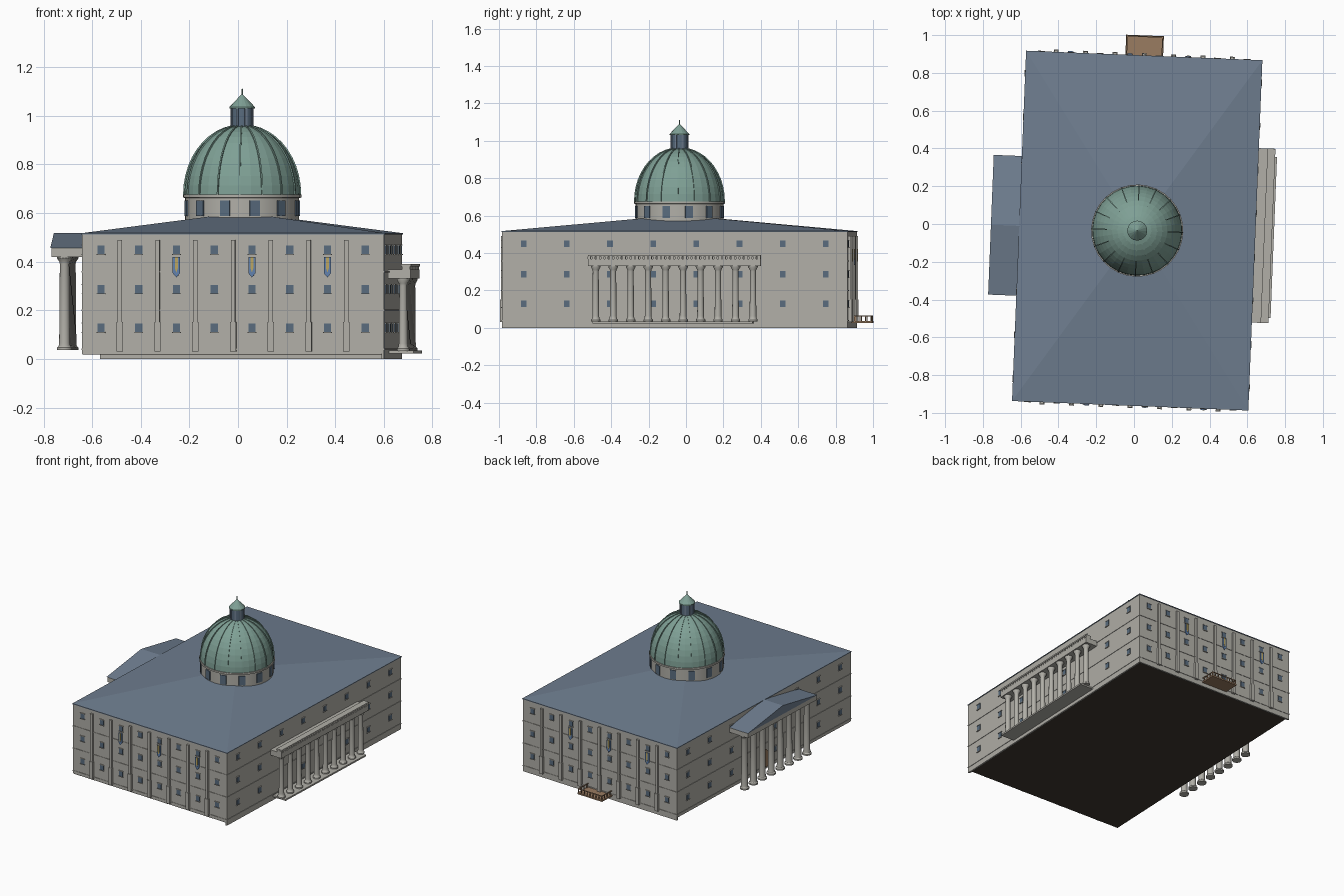
import bpy, bmesh, math
from mathutils import Matrix, Vector

if "Cube" in bpy.data.objects:
    bpy.data.objects.remove(bpy.data.objects["Cube"])

# whole building sits slightly turned on the grid
WORLD = Matrix.Translation((0.017, -0.035, 0)) @ Matrix.Rotation(math.radians(-2.3), 4, 'Z')
W, D = 0.622, 0.924          # half width, half depth
EAVE, STEP, ROWS = 0.515, 0.1555, (0.128, 0.288, 0.449)


def material(name, rgb):
    m = bpy.data.materials.new(name)
    m.diffuse_color = (*rgb, 1)
    m.use_nodes = True
    m.node_tree.nodes["Principled BSDF"].inputs["Base Color"].default_value = m.diffuse_color
    return m


STONE = material("stone", (0.44, 0.43, 0.39))
SLATE = material("slate", (0.16, 0.21, 0.28))
COPPER = material("copper", (0.21, 0.35, 0.30))
GLASS = material("glass", (0.10, 0.15, 0.21))
BLUE = material("banner_blue", (0.12, 0.22, 0.42))
GOLD = material("banner_gold", (0.50, 0.38, 0.12))
WOOD = material("wood", (0.32, 0.20, 0.12))
DARK = material("dark_floor", (0.05, 0.04, 0.03))


def finish(name, bm, mat, smooth=False):
    bmesh.ops.recalc_face_normals(bm, faces=bm.faces)
    me = bpy.data.meshes.new(name)
    bm.to_mesh(me)
    bm.free()
    me.transform(WORLD)
    me.materials.append(mat)
    ob = bpy.data.objects.new(name, me)
    bpy.context.collection.objects.link(ob)
    if smooth:
        bpy.context.view_layer.objects.active = ob
        ob.select_set(True)
        bpy.ops.object.shade_smooth_by_angle()
        ob.select_set(False)
    return ob


def box(bm, x0, x1, y0, y1, z0, z1, mat=Matrix()):
    size = Matrix.Diagonal((x1 - x0, y1 - y0, z1 - z0, 1))
    mid = Matrix.Translation(((x0 + x1) / 2, (y0 + y1) / 2, (z0 + z1) / 2))
    bmesh.ops.create_cube(bm, size=1, matrix=mat @ mid @ size)


def lathe(bm, profile, n, cx=0, cy=0):
    vs = [bm.verts.new((cx + r, cy, z)) for r, z in profile]
    es = [bm.edges.new(p) for p in zip(vs, vs[1:])]
    bmesh.ops.spin(bm, geom=vs + es, cent=(cx, cy, 0), axis=(0, 0, 1),
                   angle=math.tau, steps=n, use_merge=True)
    bmesh.ops.remove_doubles(bm, verts=bm.verts, dist=1e-5)


def prism(bm, pts, shift):
    f = bm.faces.new([bm.verts.new(p) for p in pts])
    r = bmesh.ops.extrude_face_region(bm, geom=[f])
    bmesh.ops.translate(bm, vec=shift, verts=[v for v in r["geom"] if isinstance(v, bmesh.types.BMVert)])


def wall(k):
    # wall frame: x along, -y outward, z up; 0 front, 1 right, 2 back, 3 left
    return Matrix.Rotation(k * math.pi / 2, 4, 'Z') @ Matrix.Translation((0, -(W if k % 2 else D), 0))


# main block, with the right and back walls reaching the ground
bm = bmesh.new()
box(bm, -W, W, -D, D, 0.021, EAVE)
box(bm, W - 0.012, W, -D, D, 0, 0.03)
box(bm, -W, W, D - 0.012, D, 0, 0.03)
finish("walls", bm, STONE)
bm = bmesh.new()
box(bm, -W + 0.002, W - 0.013, -D + 0.002, D - 0.013, 0.018, 0.023)
finish("floor", bm, DARK)

# string courses
bm = bmesh.new()
for z in (0.04, 0.2, 0.358):
    box(bm, -W - 0.003, W + 0.003, -D - 0.003, D + 0.003, z - 0.003, z + 0.003)
finish("string_courses", bm, STONE)

# low pyramid roof
bm = bmesh.new()
box(bm, -W - 0.004, W + 0.004, -D - 0.004, D + 0.004, EAVE - 0.003, EAVE + 0.002)
base = [bm.verts.new((a * (W + .004), b * (D + .004), EAVE + .002)) for a, b in ((-1, -1), (1, -1), (1, 1), (-1, 1))]
apex = bm.verts.new((0, 0, 0.603))
for i in range(4):
    bm.faces.new((base[i], base[(i + 1) % 4], apex))
finish("main_roof", bm, SLATE)

# windows on all four walls
frames, panes = bmesh.new(), bmesh.new()
for k in range(4):
    s = 0.231 if k % 2 else STEP
    for i in range(8):
        u = (i - 3.5) * s
        for z in ROWS:
            box(panes, u - .015, u + .015, -.004, .004, z - .018, z + .018, wall(k))
            box(frames, u - .018, u + .018, -.007, .004, z - .022, z - .018, wall(k))
            box(frames, u - .018, u + .018, -.006, .004, z + .017, z + .021, wall(k))
finish("window_frames", frames, STONE)
finish("window_panes", panes, GLASS)

# pilasters and banners on front and back
pil, flag, trim = bmesh.new(), bmesh.new(), bmesh.new()
for k in (0, 2):
    for i in range(-3, 4):
        u = i * STEP
        box(pil, u - .009, u + .009, -.013, .002, .03, .49, wall(k))
        box(pil, u - .013, u + .013, -.016, .002, .03, .152, wall(k))
    for i in (-1.5, .5, 2.5):
        for b, w, out in ((flag, .015, -.011), (trim, .006, -.013)):
            u = i * STEP
            tip = .335 if b is flag else .355
            pts = ((-w, .42), (w, .42), (w, tip + .018), (0, tip), (-w, tip + .018))
            sh = wall(k).to_3x3() @ Vector((0, .005, 0))
            prism(b, [wall(k) @ Vector((u + x, out, z)) for x, z in pts], sh)
finish("pilasters", pil, STONE)
finish("banners", flag, BLUE)
finish("banner_stripes", trim, GOLD)


def column(bm, x, y, z0, z1, r):
    lathe(bm, [(0, z0), (r * 1.4, z0), (r * 1.4, z0 + .01), (r * 1.1, z0 + .017), (r, z0 + .03),
               (r * .88, z1 - .03), (r * 1.0, z1 - .02), (r * 1.45, z1 - .006), (r * 1.45, z1), (0, z1)], 16, x, y)


# right colonnade with flat top and dentil parapet
bm = bmesh.new()
for i in range(10):
    column(bm, .68, (i - 4.5) * .0935, .033, .331, .018)
finish("right_columns", bm, STONE, True)
bm = bmesh.new()
box(bm, W - .01, .711, -.462, .462, .33, .368)
box(bm, .672, .714, -.462, .462, .38, .39)
for i in range(40):
    y = (i - 19.5) * .0233
    box(bm, .676, .71, y - .008, y + .008, .367, .381)
finish("right_entablature", bm, STONE)
bm = bmesh.new()
box(bm, W - .01, .724, -.435, .42, .023, .034)
finish("right_step", bm, STONE)

# left portico with gable roof
bm = bmesh.new()
for i in range(8):
    column(bm, -.718, (i - 3.5) * .0945, .036, .421, .022)
finish("left_columns", bm, STONE, True)
bm = bmesh.new()
box(bm, -.77, -W + .01, -.365, .365, .42, .456)
finish("left_entablature", bm, STONE)
bm = bmesh.new()
prism(bm, [(-.775, -.37, .456), (-.775, .37, .456), (-.775, 0, .518)], (.165, 0, 0))
finish("left_gable_roof", bm, SLATE)
bm = bmesh.new()
arch = [(.035 * math.cos(a), .13 + .035 * math.sin(a)) for a in [math.pi * j / 8 for j in range(9)]]
prism(bm, [(-W - .008, y, z) for y, z in arch + [(-.035, .035), (.035, .035)]], (.012, 0, 0))
finish("left_door", bm, WOOD)

# back balcony with railing
bm = bmesh.new()
box(bm, -.1, .1, D - .01, 1.034, .026, .036)
for i in range(9):
    x = (i - 4) * .0235
    box(bm, x - .002, x + .002, 1.026, 1.03, .036, .062)
for s in (-1, 1):
    for y in (.94, .97, 1.0, 1.028):
        box(bm, s * .094 - .003, s * .094 + .003, y - .003, y + .003, .036, .064)
    box(bm, s * .094 - .003, s * .094 + .003, D, 1.032, .06, .065)
box(bm, -.097, .097, 1.025, 1.031, .06, .065)
finish("back_balcony", bm, WOOD)

# drum and its windows
bm = bmesh.new()
lathe(bm, [(0, .54), (.235, .54), (.235, .662), (.244, .664), (.244, .676), (0, .676)], 32)
finish("drum", bm, STONE, True)
bm = bmesh.new()
for i in range(12):
    m = Matrix.Rotation(math.radians(15 + 30 * i), 4, 'Z')
    box(bm, .225, .239, -.021, .021, .588, .652, m)
finish("drum_windows", bm, GLASS)

# dome and ribs
arc = [(.238 * math.cos(a), .674 + .288 * math.sin(a)) for a in [math.radians(8 * j) for j in range(11)]]
bm = bmesh.new()
lathe(bm, arc + [(0, .962)], 32)
finish("dome", bm, COPPER)
bm = bmesh.new()
for i in range(16):
    m = Matrix.Rotation(math.tau * i / 16, 4, 'Z')
    rows = []
    for r, z in arc:
        rows.append([bm.verts.new(m @ Vector((r + d, t, z + d * .5)))
                     for d, t in ((-.004, -.003), (.005, -.003), (.005, .003), (-.004, .003))])
    for a, b in zip(rows, rows[1:]):
        for j in range(4):
            bm.faces.new((a[j], a[(j + 1) % 4], b[(j + 1) % 4], b[j]))
finish("dome_ribs", bm, COPPER)

# lantern, cap and finial
bm = bmesh.new()
lathe(bm, [(0, .94), (.045, .94), (.045, 1.035), (0, 1.035)], 16)
finish("lantern", bm, GLASS, True)
bm = bmesh.new()
for i in range(8):
    box(bm, .042, .049, -.005, .005, .945, 1.035, Matrix.Rotation(math.tau * (i + .5) / 8, 4, 'Z'))
finish("lantern_posts", bm, SLATE)
bm = bmesh.new()
lathe(bm, [(0, 1.03), (.053, 1.03), (.053, 1.036), (.006, 1.085), (.003, 1.088), (.003, 1.11), (0, 1.112)], 16)
finish("lantern_cap", bm, COPPER)
